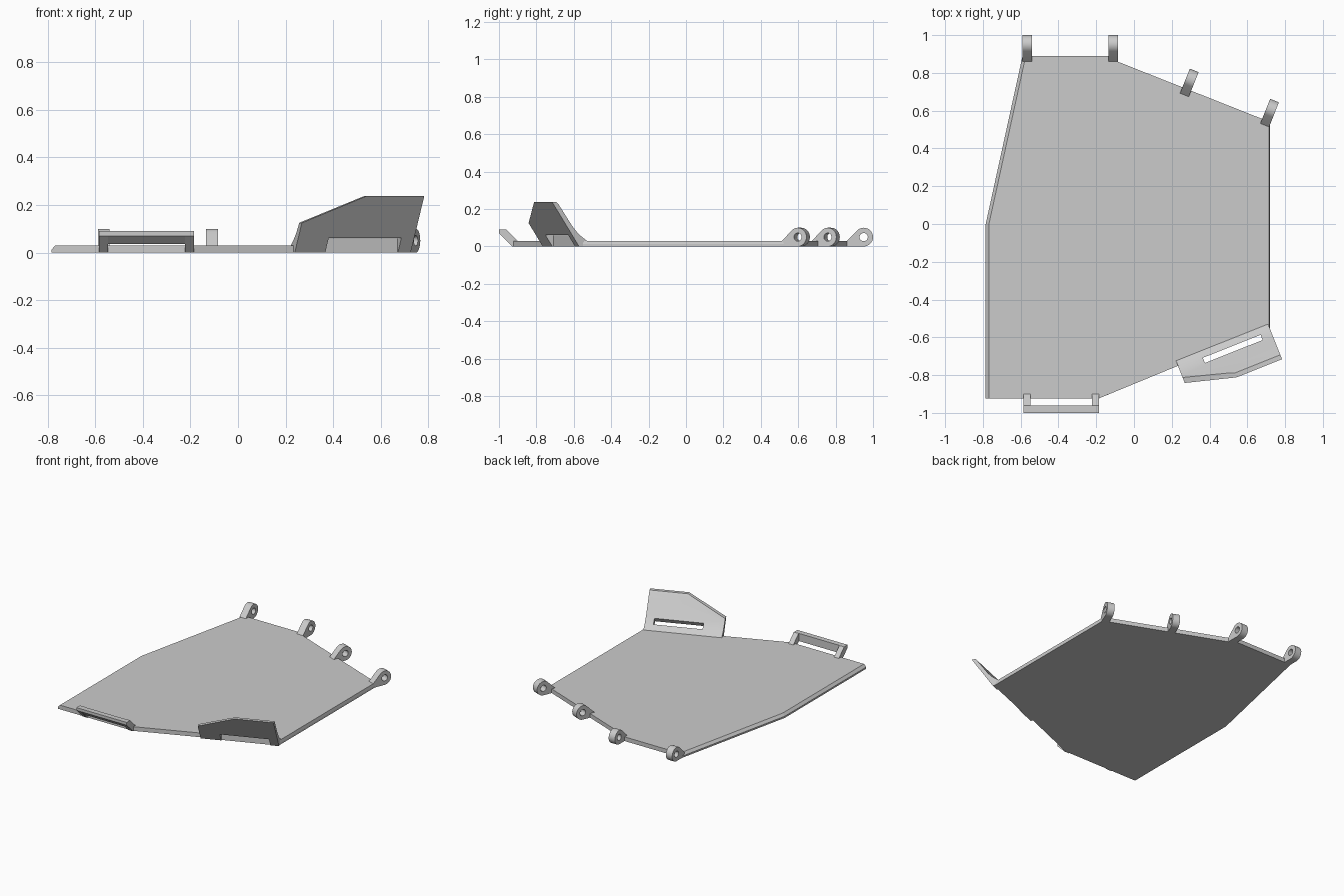
import bpy, bmesh, math
from mathutils import Vector

if "Cube" in bpy.data.objects:
    bpy.data.objects.remove(bpy.data.objects["Cube"])

grey = bpy.data.materials.new("light_grey")
grey.use_nodes = True
colour = (0.6, 0.6, 0.6, 1)
grey.diffuse_color = colour
grey.node_tree.nodes["Principled BSDF"].inputs["Base Color"].default_value = colour
UP = Vector((0, 0, 1))


def finish(bm, name):
    bmesh.ops.recalc_face_normals(bm, faces=bm.faces)
    mesh = bpy.data.meshes.new(name)
    bm.to_mesh(mesh)
    bm.free()
    mesh.materials.append(grey)
    obj = bpy.data.objects.new(name, mesh)
    bpy.context.collection.objects.link(obj)
    return obj


def prism(profile, origin, out, along, start, end):
    """Extrude an (outward, height) profile sideways from start to end."""
    bm = bmesh.new()
    verts = [bm.verts.new(origin + out * n + UP * z + along * start) for n, z in profile]
    face = bm.faces.new(verts)
    moved = bmesh.ops.extrude_face_region(bm, geom=[face])["geom"]
    bmesh.ops.translate(bm, vec=along * (end - start),
                        verts=[v for v in moved if isinstance(v, bmesh.types.BMVert)])
    return bm


def select_only(obj):
    bpy.ops.object.select_all(action='DESELECT')
    obj.select_set(True)
    bpy.context.view_layer.objects.active = obj


def cut(obj, cutter):
    cutter.hide_render = True
    select_only(obj)
    mod = obj.modifiers.new("cut", 'BOOLEAN')
    mod.operation = 'DIFFERENCE'
    mod.solver = 'EXACT'
    mod.object = cutter
    bpy.ops.object.modifier_apply(modifier=mod.name)
    bpy.data.objects.remove(cutter)


def smooth(obj):
    select_only(obj)
    bpy.ops.object.shade_smooth_by_angle(angle=math.radians(30))


def arc(cx, cz, r, a0, a1, steps):
    angles = [math.radians(a0 + (a1 - a0) * i / steps) for i in range(steps + 1)]
    return [(cx + r * math.cos(a), cz + r * math.sin(a)) for a in angles]


# Base plate, with chamfered left edges
lower = [(-0.785, -0.925), (-0.19, -0.925), (0.72, -0.55), (0.72, 0.54),
         (-0.1, 0.865), (-0.1, 0.89), (-0.59, 0.89), (-0.785, 0)]
upper = list(lower)
upper[0], upper[6], upper[7] = (-0.768, -0.925), (-0.573, 0.89), (-0.768, 0)
upper[2], upper[3] = (0.715, -0.552), (0.715, 0.542)
bm = bmesh.new()
rings = [[bm.verts.new((x, y, z)) for x, y in ring]
         for ring, z in ((lower, 0), (lower, 0.012), (upper, 0.03))]
bm.faces.new(rings[0])
bm.faces.new(rings[-1])
for a, b in zip(rings, rings[1:]):
    for i in range(len(a)):
        j = (i + 1) % len(a)
        bm.faces.new((a[i], a[j], b[j], b[i]))
finish(bm, "base_plate")

# Hinge knuckles along the back edges
back = Vector((0, 1, 0))
slant = Vector((0.37, 0.93, 0)).normalized()
knuckle_profile = [(0, 0)] + arc(0.09, 0.05, 0.05, -90, 135, 20) + [(0, 0.03)]
hole_profile = arc(0.09, 0.05, 0.022, 0, 345, 23)
knuckles = [("right", -0.565, 0.86, back), ("middle_right", -0.11, 0.86, back),
            ("middle_left", 0.267, 0.683, slant), ("left", 0.692, 0.523, slant)]
for side, x, y, out in knuckles:
    origin, along = Vector((x, y, 0)), out.cross(UP)
    knuckle = finish(prism(knuckle_profile, origin, out, along, -0.025, 0.025),
                     "hinge_knuckle_" + side)
    cut(knuckle, finish(prism(hole_profile, origin, out, along, -0.1, 0.1), "hole_cutter"))
    smooth(knuckle)

# Front loop: two sloped arms and a crossbar
front, side_dir, zero = Vector((0, -1, 0)), Vector((1, 0, 0)), Vector((0, 0, 0))
arm_profile = [(0.9, 0), (0.9, 0.03), (0.96, 0.09), (1, 0.09), (1, 0.07), (0.93, 0)]
bar_profile = [(0.962, 0.09), (1, 0.09), (1, 0.07), (0.962, 0.035)]
for name, profile, x0, x1 in (("loop_arm_right", arm_profile, -0.585, -0.547),
                              ("loop_arm_left", arm_profile, -0.223, -0.185),
                              ("loop_crossbar", bar_profile, -0.547, -0.223)):
    finish(prism(profile, zero, front, side_dir, x0, x1), name)

# Raised flap on the slanted front edge
out = Vector((0.37, -0.93, 0)).normalized()
along = Vector((-0.93, -0.37, 0)).normalized()
corner = Vector((0.71, -0.53, 0))
flap_profile = [(0, 0), (0, 0.03), (0.035, 0.056), (0.06, 0.08), (0.085, 0.11),
                (0.163, 0.225), (0.175, 0.238), (0.2, 0.238), (0.045, 0)]
bm = prism(flap_profile, corner, out, along, 0, 0.525)

# Sloping top corner of the flap
slope_start = corner + along * 0.26 + UP * 0.238
slope_end = corner + along * 0.525 + UP * 0.125
normal = out.cross(slope_end - slope_start)
if normal.z < 0:
    normal.negate()
bmesh.ops.bisect_plane(bm, geom=bm.verts[:] + bm.edges[:] + bm.faces[:],
                       plane_co=slope_start, plane_no=normal, clear_outer=True)
bmesh.ops.holes_fill(bm, edges=[e for e in bm.edges if e.is_boundary])
flap = finish(bm, "front_flap")

# Slot through the foot of the flap
slot_profile = [(0.038, -0.01), (0.038, 0.11), (0.055, 0.11), (0.127, -0.01)]
cut(flap, finish(prism(slot_profile, corner, out, along, 0.058, 0.387), "slot_cutter"))
smooth(flap)
